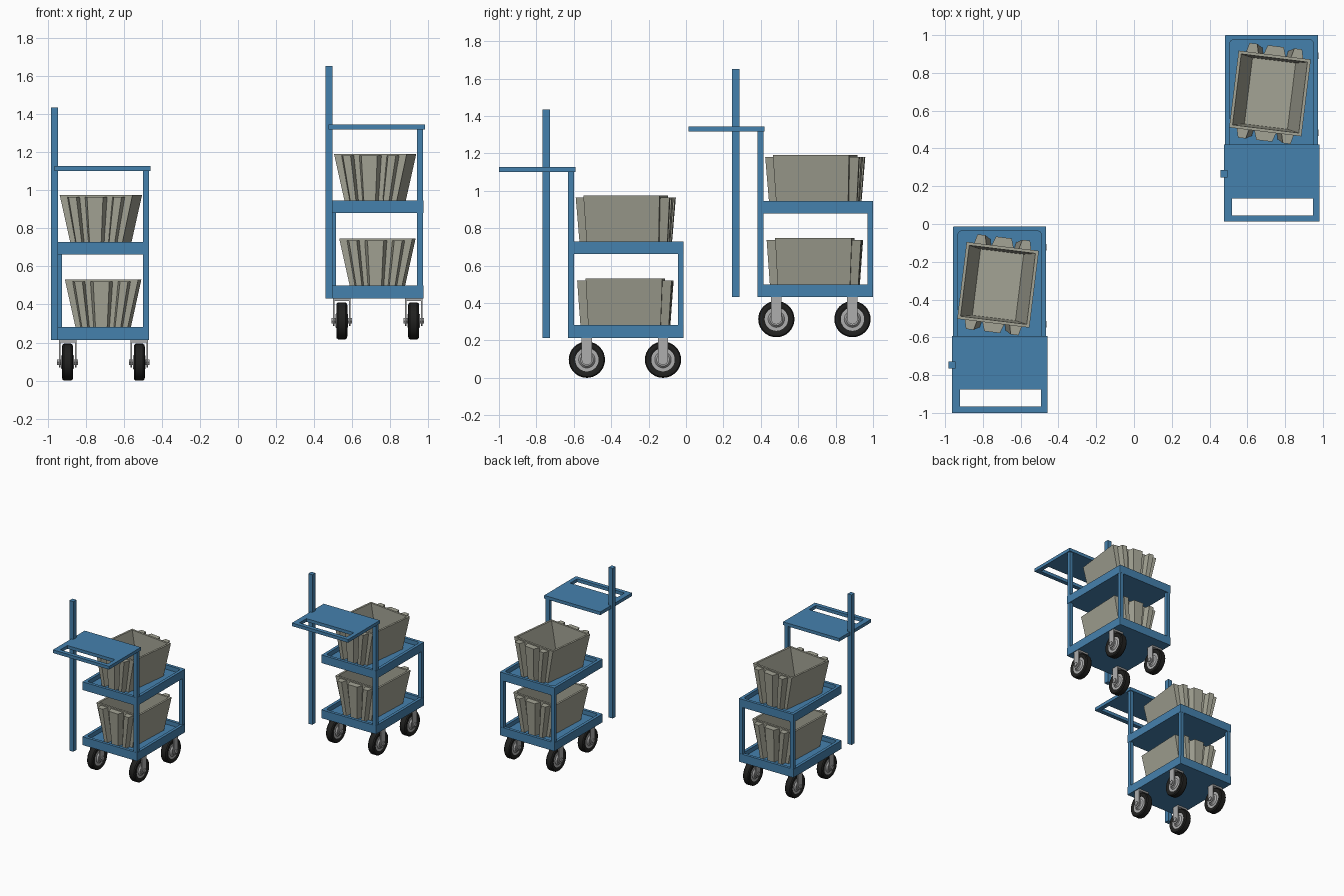
import bpy, bmesh
from math import sin, cos, pi, radians
from mathutils import Vector, Matrix

if "Cube" in bpy.data.objects:
    bpy.data.objects.remove(bpy.data.objects["Cube"])


def mat(name, col):
    m = bpy.data.materials.new(name)
    m.diffuse_color = (*col, 1)
    m.use_nodes = True
    m.node_tree.nodes["Principled BSDF"].inputs["Base Color"].default_value = m.diffuse_color
    return m


BLUE = mat("blue_paint", (0.06, 0.22, 0.42))
BEIGE = mat("beige_plastic", (0.37, 0.37, 0.30))
BLACK = mat("black_rubber", (0.015, 0.015, 0.014))
METAL = mat("grey_metal", (0.42, 0.42, 0.42))


def loft(name, rings, material, closed=False, smooth=False, xf=None):
    """Skin matching rings of points; cap the ends, or join last to first."""
    bm = bmesh.new()
    vs = [[bm.verts.new(p) for p in r] for r in rings]
    n = len(vs[0])
    pairs = list(zip(vs, vs[1:])) + ([(vs[-1], vs[0])] if closed else [])
    for a, b in pairs:
        for i in range(n):
            j = (i + 1) % n
            bm.faces.new((a[i], a[j], b[j], b[i]))
    if not closed:
        bm.faces.new(vs[0][::-1])
        bm.faces.new(vs[-1])
    bmesh.ops.recalc_face_normals(bm, faces=bm.faces[:])
    if xf:
        bm.transform(xf)
    me = bpy.data.meshes.new(name)
    bm.to_mesh(me)
    bm.free()
    me.materials.append(material)
    ob = bpy.data.objects.new(name, me)
    bpy.context.collection.objects.link(ob)
    if smooth:
        bpy.ops.object.select_all(action='DESELECT')
        ob.select_set(True)
        bpy.context.view_layer.objects.active = ob
        bpy.ops.object.shade_smooth_by_angle(angle=radians(35))
    return ob


def rect(x0, x1, y0, y1, z):
    return [(x0, y0, z), (x1, y0, z), (x1, y1, z), (x0, y1, z)]


def box(name, x, y, z, material, xf):
    return loft(name, [rect(*x, *y, z[0]), rect(*x, *y, z[1])], material, xf=xf)


def round_rect(x0, x1, y0, y1, r, z, seg=4):
    pts = []
    for k, (cx, cy) in enumerate([(x1 - r, y1 - r), (x0 + r, y1 - r),
                                  (x0 + r, y0 + r), (x1 - r, y0 + r)]):
        for i in range(seg + 1):
            a = (k + i / seg) * pi / 2
            pts.append((cx + r * cos(a), cy + r * sin(a), z))
    return pts


def lathe_x(name, profile, material, xf, closed=False, n=32):
    """Revolve (x, radius) points about the x axis."""
    rings = [[(x, r * cos(2 * pi * i / n), r * sin(2 * pi * i / n)) for i in range(n)]
             for x, r in profile]
    return loft(name, rings, material, closed, True, xf)


def tray(name, z0, z1, xf):
    x0, x1, y0, y1 = -0.957, -0.466, -0.631, -0.013
    t, floor = 0.024, z1 - 0.035
    loft(name, [round_rect(x0, x1, y0, y1, 0.003, z0),
                round_rect(x0, x1, y0, y1, 0.003, z1),
                round_rect(x0 + t, x1 - t, y0 + t, y1 - t, 0.022, z1),
                round_rect(x0 + t, x1 - t, y0 + t, y1 - t, 0.022, floor)], BLUE, xf=xf)


def basket(name, x, y, z, angle, xf):
    m = xf @ Matrix.Translation((x, y, z)) @ Matrix.Rotation(radians(angle), 4, 'Z')
    h, sx, sy = 0.28, 0.68, 0.94
    hx, hy, t = 0.1925, 0.205, 0.016

    def r(a, b, zz):
        return rect(-a, a, -b, b, zz)
    # tapered open tub
    loft(name, [r(hx * sx, hy * sy, 0), r(hx, hy, h), r(hx - t, hy - t, h),
                r(hx * sx - t, hy * sy - t, 0.015)], BEIGE, xf=m)
    # three tapered ribs on each end
    for s in (-1, 1):
        for cx, base, tip in ((-0.122, 0.035, 0.021), (0, 0.062, 0.043), (0.122, 0.035, 0.021)):
            def rib(fx, fy, zz):
                y0, y1 = s * (hy - 0.006) * fy, s * (hy + 0.05) * fy
                return [((cx - base) * fx, y0, zz), ((cx + base) * fx, y0, zz),
                        ((cx + tip) * fx, y1, zz), ((cx - tip) * fx, y1, zz)]
            loft(name + "_rib", [rib(sx, 0.92, 0), rib(0.98, 0.99, h - 0.01)], BEIGE, xf=m)


def caster(x, y, xf):
    m = xf @ Matrix.Translation((x, y, 0.097))
    half = [(0.02, 0.06), (0.026, 0.068), (0.029, 0.08), (0.027, 0.091), (0.019, 0.097)]
    lathe_x("tyre", half + [(-a, b) for a, b in half[::-1]], BLACK, m, closed=True)
    hub = [(0.033, 0.022), (0.033, 0.034), (0.022, 0.044), (0.022, 0.063)]
    lathe_x("wheel_hub", hub + [(-a, b) for a, b in hub[::-1]], METAL, m)
    lathe_x("axle", [(-0.054, 0.017), (0.054, 0.017)], METAL, m, n=6)
    # fork: two round-ended plates and a crown
    w = 0.028
    side = [(w, 0.118), (-w, 0.118)] + [(-w * cos(pi * i / 10), -w * sin(pi * i / 10))
                                        for i in range(11)]
    for s in (-1, 1):
        loft("fork_plate", [[(s * d, a, b) for a, b in side] for d in (0.038, 0.046)], METAL, xf=m)
    box("fork_crown", (-0.046, 0.046), (-w, w), (0.104, 0.119), METAL, m)


def cart(offset):
    xf = Matrix.Translation(offset)
    tray("lower_tray", 0.214, 0.282, xf)
    tray("upper_tray", 0.662, 0.728, xf)
    # corner posts: the front right one carries the shelf
    box("shelf_post", (-0.500, -0.468), (-0.630, -0.599), (0.25, 1.105), BLUE, xf)
    box("back_right_post", (-0.500, -0.468), (-0.042, -0.014), (0.25, 0.70), BLUE, xf)
    box("back_left_post", (-0.955, -0.925), (-0.042, -0.014), (0.25, 0.70), BLUE, xf)
    box("tall_pole", (-0.981, -0.945), (-0.766, -0.727), (0.214, 1.434), BLUE, xf)
    # shelf with a hand slot
    o, i = (-0.964, -0.459, -1.0, -0.592), (-0.92, -0.493, -0.967, -0.877)
    loft("handle_shelf", [rect(*o, 1.101), rect(*o, 1.127), rect(*i, 1.127), rect(*i, 1.101)],
         BLUE, closed=True, xf=xf)
    basket("upper_basket", -0.720, -0.322, 0.694, -7, xf)
    basket("lower_basket", -0.708, -0.324, 0.250, -2.3, xf)
    for x in (-0.895, -0.518):
        for y in (-0.530, -0.123):
            caster(x, y, xf)


cart(Vector((0, 0, 0)))
cart(Vector((1.44, 1.013, 0.217)))
